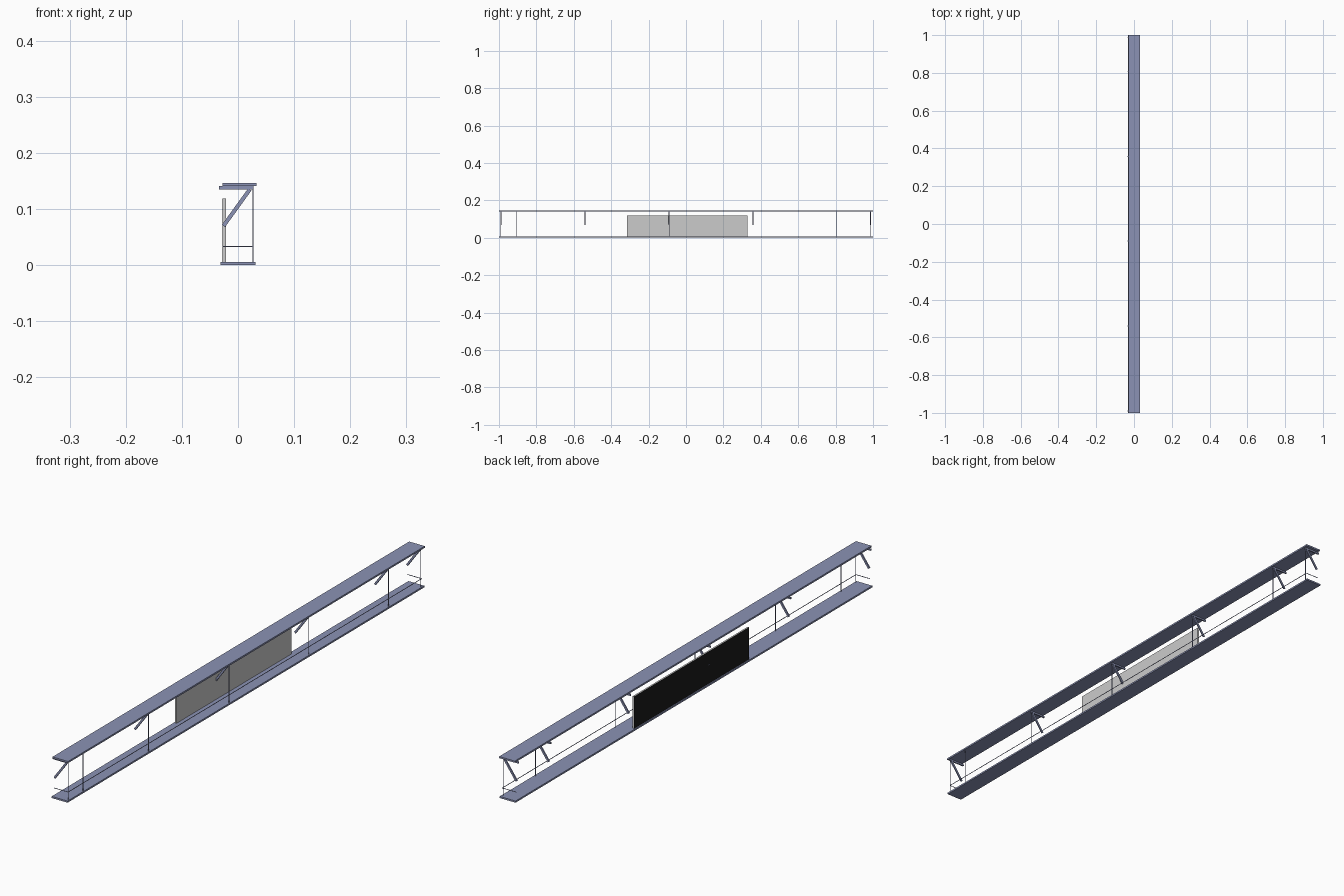
import bpy, bmesh, math
from mathutils import Matrix

if "Cube" in bpy.data.objects:
    bpy.data.objects.remove(bpy.data.objects["Cube"])


def material(name, rgb):
    m = bpy.data.materials.new(name)
    m.diffuse_color = (*rgb, 1)
    m.use_nodes = True
    m.node_tree.nodes["Principled BSDF"].inputs["Base Color"].default_value = m.diffuse_color
    return m


BLUE = material("blue_grey_paint", (0.26, 0.29, 0.46))
DARK = material("dark_screen", (0.01, 0.01, 0.01))


def box(name, lo, hi, mat=None, tilt=0.0):
    """Box between two corners, optionally tilted about y through its centre."""
    size = [b - a for a, b in zip(lo, hi)]
    mid = [(a + b) / 2 for a, b in zip(lo, hi)]
    bm = bmesh.new()
    bmesh.ops.create_cube(bm, size=1)
    bm.transform(Matrix.Rotation(tilt, 4, 'Y') @ Matrix.Diagonal((*size, 1)))
    me = bpy.data.meshes.new(name)
    bm.to_mesh(me)
    bm.free()
    ob = bpy.data.objects.new(name, me)
    ob.location = mid
    if mat:
        me.materials.append(mat)
    bpy.context.collection.objects.link(ob)
    return ob


# Long base and roof boards
box("base_board", (-0.031, -1, 0), (0.031, 1, 0.006), BLUE)
box("roof_board", (-0.028, -1, 0.141), (0.033, 1, 0.147), BLUE)

# Roof supports: a cross arm with a diagonal strut below it
x0, z0, x1, z1 = -0.026, 0.070, 0.021, 0.135
length = math.hypot(x1 - x0, z1 - z0)
cx, cz = (x0 + x1) / 2, (z0 + z1) / 2
angle = -math.atan2(z1 - z0, x1 - x0)
BRACE_Y = (-0.99, -0.54, -0.09, 0.358, 0.806, 0.986)
for y in BRACE_Y:
    a, b = y - 0.0025, y + 0.0025
    box("roof_arm", (-0.034, a, 0.135), (0.027, b, 0.141), BLUE)
    box("diagonal_strut", (cx - length / 2, a, cz - 0.0035),
        (cx + length / 2, b, cz + 0.0035), BLUE, angle)

# Thin posts along the back
for y in BRACE_Y + (-0.907,):
    box("post", (0.026, y - 0.001, 0.006), (0.028, y + 0.001, 0.141), BLUE)

# Thin guard rail with a return at each end
box("guard_rail", (0.0262, -0.992, 0.0325), (0.0278, 0.992, 0.0341), BLUE)
for s in (-1, 1):
    box("rail_return", (-0.028, s * 0.9912 - 0.0008, 0.0325),
        (0.0278, s * 0.9912 + 0.0008, 0.0341), BLUE)

# Display panel: grey body with a dark face
box("panel_body", (-0.0265, -0.315, 0.006), (-0.021, 0.329, 0.119))
box("panel_screen", (-0.0275, -0.315, 0.006), (-0.0265, 0.329, 0.119), DARK)
